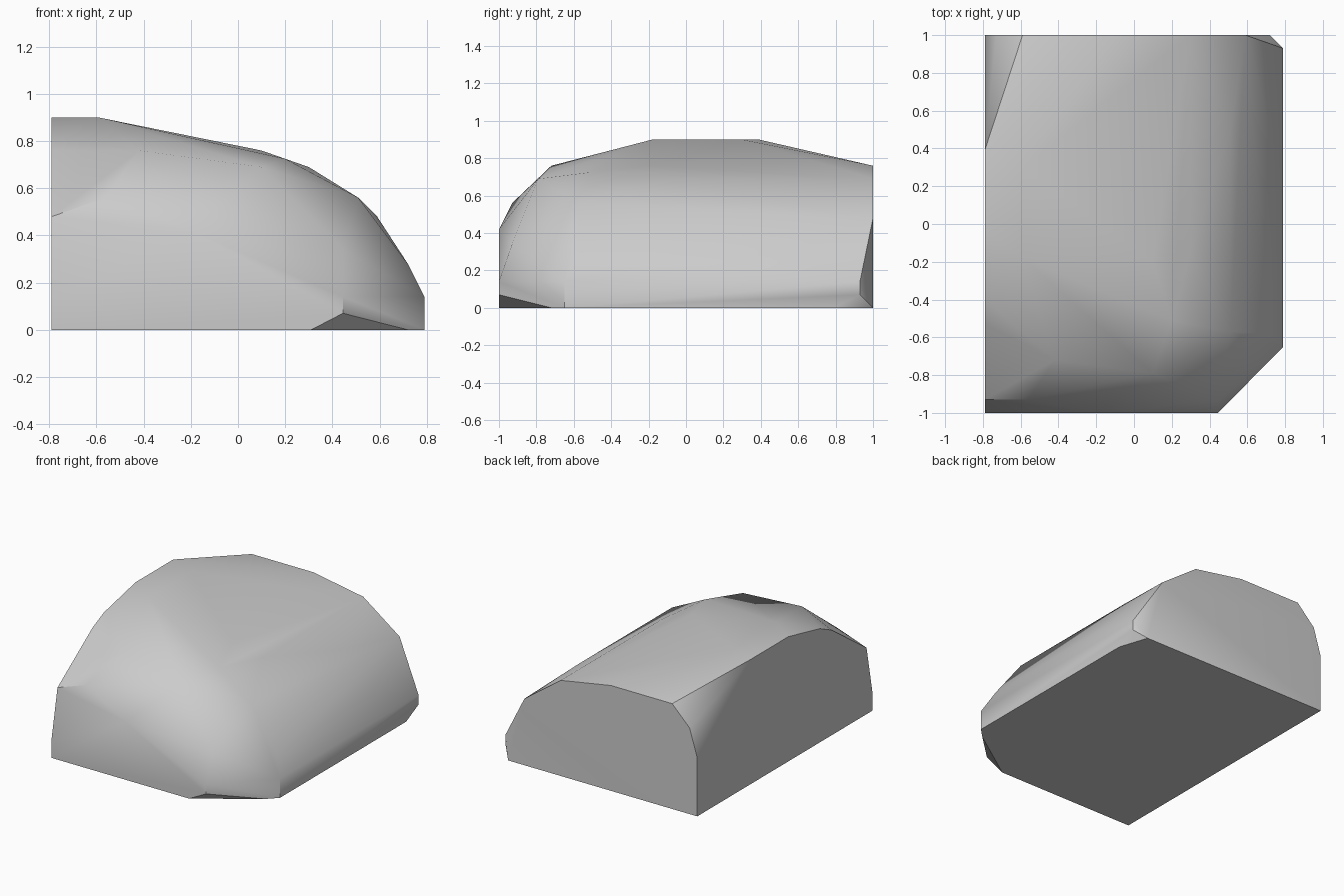
import bpy
import bmesh
import math
from mathutils import Vector

# Remove the default object
default_cube = bpy.data.objects.get("Cube")
if default_cube:
    bpy.data.objects.remove(default_cube, do_unlink=True)

LEFT_X = -0.79
RIGHT_X = 0.79
FRONT_Y = -1.0
BACK_Y = 1.0


def profile_across(y, outline):
    """Place an x, z outline on a plane facing the front or back."""
    return [Vector((x, y, z)) for x, z in outline]


def profile_along(x, outline):
    """Place a y, z outline on a plane facing sideways."""
    return [Vector((x, y, z)) for y, z in outline]


def make_material(name, value):
    material = bpy.data.materials.new(name)
    material.use_nodes = True
    colour = (value, value, value, 1)
    material.diffuse_color = colour
    for node in material.node_tree.nodes:
        if node.type == "BSDF_PRINCIPLED":
            node.inputs["Base Color"].default_value = colour
    return material


def make_faceted_block(name, corners, material):
    """Wrap the outline corners in one closed faceted surface."""
    mesh = bpy.data.meshes.new(name)
    bm = bmesh.new()
    for corner in corners:
        bm.verts.new(corner)
    result = bmesh.ops.convex_hull(bm, input=bm.verts[:])
    unused = {item for item in result["geom_interior"] + result["geom_unused"]
              if isinstance(item, bmesh.types.BMVert)}
    bmesh.ops.delete(bm, geom=list(unused), context="VERTS")
    # Merge the triangles of each flat face
    bmesh.ops.dissolve_limit(bm, angle_limit=math.radians(1),
                             verts=bm.verts[:], edges=bm.edges[:])
    bmesh.ops.recalc_face_normals(bm, faces=bm.faces[:])
    bm.to_mesh(mesh)
    bm.free()
    mesh.materials.append(material)
    block = bpy.data.objects.new(name, mesh)
    bpy.context.collection.objects.link(block)
    return block


# Flat back wall with a rounded top
back_wall = profile_across(BACK_Y, [
    (LEFT_X, 0), (LEFT_X, .42), (-.73, .62), (-.59, .76), (-.1, .76),
    (.3, .69), (.59, .48), (.72, 0)])

# Flat left wall with an arched top
left_wall = profile_along(LEFT_X, [
    (.39, .9), (-.04, .9), (-.4, .82), (-.53, .76), (-.93, .48)])

# Flat front wall with a low slanting shoulder
front_wall = profile_across(FRONT_Y, [
    (LEFT_X, 0), (LEFT_X, .12), (-.2, .42), (.445, .14), (.445, .07), (.31, 0)])

# Right wall, chamfered at both ends
right_wall = profile_along(RIGHT_X, [
    (.79, 0), (.93, .07), (.93, .14), (-.65, .14), (-.65, 0)])
chamfer_foot = [Vector((.72, -.72, 0))]

# Crown of the block and its rounded right flank
crown = profile_along(-.59, [(.3, .9), (-.18, .9)])
crown += profile_along(.1, [(-.2, .76), (-.79, .69)])
flank = profile_along(.3, [(-.15, .69)]) + profile_along(.2, [(-.51, .725)])
flank += profile_along(.51, [(.5, .56), (-.57, .56)])
flank += profile_along(.72, [(.5, .28), (-.58, .28)])

# Sloping brow above the front wall
brow = profile_across(-.93, [(-.56, .56), (.445, .34)])
brow += profile_across(-.72, [(-.42, .76)])

corners = (back_wall + left_wall + front_wall + right_wall
           + chamfer_foot + crown + flank + brow)
stone_grey = make_material("stone grey", 0.6)
rock_block = make_faceted_block("rock_block", corners, stone_grey)

# Soft shading with crisp edges around the flat walls
bpy.ops.object.select_all(action="DESELECT")
rock_block.select_set(True)
bpy.context.view_layer.objects.active = rock_block
bpy.ops.object.shade_smooth_by_angle(angle=math.radians(40))
